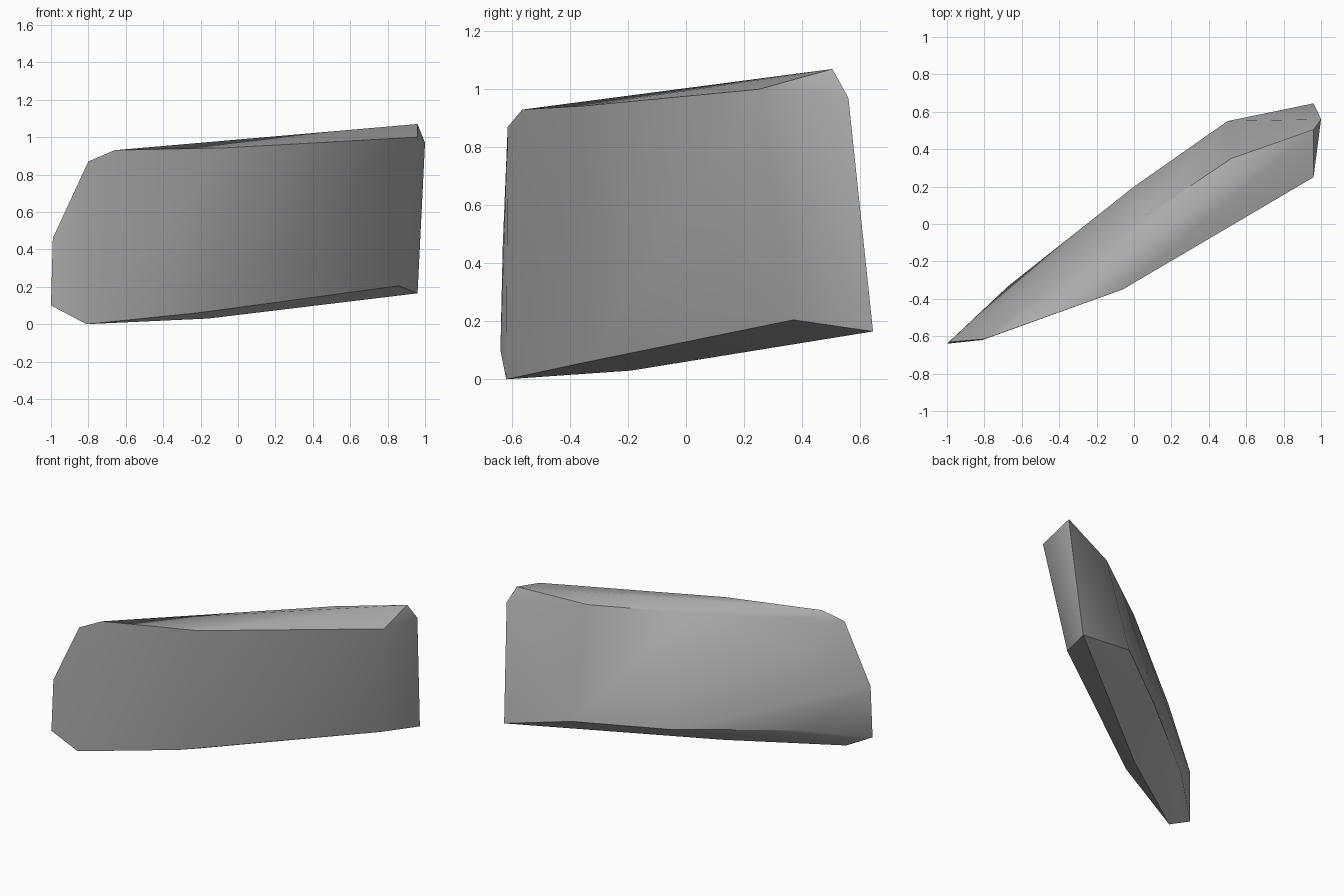
import bpy
import bmesh
import math

cube = bpy.data.objects.get("Cube")
if cube:
    bpy.data.objects.remove(cube, do_unlink=True)

# Corner points of the slab, grouped by the edge they form
tapered_tip = [(-.81, -.62, 0), (-1, -.64, .10), (-.99, -.632, .46),
               (-.80, -.615, .87), (-.66, -.565, .93)]
blunt_end = [(.96, .25, 1.0), (.96, .505, 1.07), (1, .56, .97),
             (.96, .645, .165), (.86, .37, .205)]
top_edges = [(-.06, -.35, .943), (0, 0, .952), (.52, .35, 1.003)]
bottom_edges = [(-.22, -.34, .06), (-.16, -.19, .03),
                (-.67, -.33, .18), (0, .20, .21), (.5, .55, .265)]

# Stone colour
stone = bpy.data.materials.new("grey stone")
stone.use_nodes = True
grey = (.42, .42, .42, 1)
stone.diffuse_color = grey
stone.node_tree.nodes["Principled BSDF"].inputs["Base Color"].default_value = grey

# Convex chipped slab wrapped around the corner points
bm = bmesh.new()
for point in tapered_tip + blunt_end + top_edges + bottom_edges:
    bm.verts.new(point)
hull = bmesh.ops.convex_hull(bm, input=bm.verts)
loose = [v for v in bm.verts if not v.link_faces]
bmesh.ops.delete(bm, geom=loose, context="VERTS")
bmesh.ops.recalc_face_normals(bm, faces=bm.faces)
mesh = bpy.data.meshes.new("rock_slab")
bm.to_mesh(mesh)
bm.free()
mesh.materials.append(stone)

rock = bpy.data.objects.new("rock_slab", mesh)
bpy.context.collection.objects.link(rock)
bpy.ops.object.select_all(action="DESELECT")
rock.select_set(True)
bpy.context.view_layer.objects.active = rock
bpy.ops.object.shade_smooth_by_angle(angle=math.radians(35))
